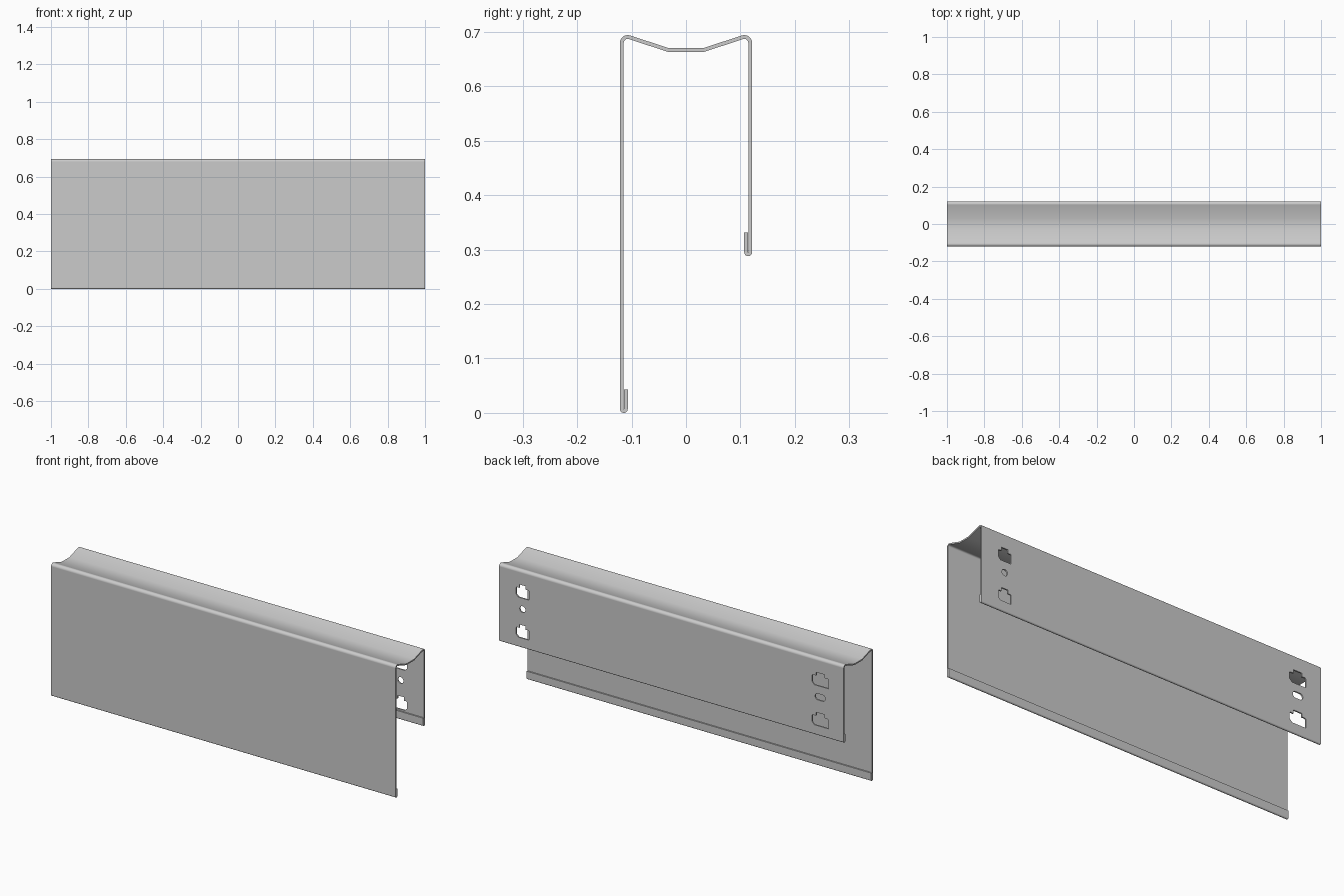
import bpy, bmesh
from math import cos, sin, radians
from mathutils import Vector

if "Cube" in bpy.data.objects:
    bpy.data.objects.remove(bpy.data.objects["Cube"])

T = 0.007      # sheet thickness
WALL = 0.118   # wall centreline distance from y = 0


def arc(cy, cz, r, a0, a1, n):
    return [Vector((cy + r * cos(radians(a0 + (a1 - a0) * i / n)),
                    cz + r * sin(radians(a0 + (a1 - a0) * i / n)))) for i in range(n + 1)]


def half_profile(bottom):
    """Centreline of one side (left), from hem tip up to the top valley."""
    r = 0.00375
    hem = [Vector((-WALL + 2 * r, bottom + 0.043))]
    hem += arc(-WALL + r, bottom + r + T / 2, r, 0, -180, 10)
    crown = arc(-WALL + 0.011, 0.6795, 0.011, 180, 72, 10)
    return hem + crown + [Vector((-0.032, 0.6665))]


def thicken(path, t):
    """Mitred offset of an open path to both sides, as a closed loop."""
    left, right = [], []
    for i, p in enumerate(path):
        d0 = (p - path[i - 1]).normalized() if i else None
        d1 = (path[i + 1] - p).normalized() if i < len(path) - 1 else d0
        d0 = d0 or d1
        n0, n1 = Vector((-d0.y, d0.x)), Vector((-d1.y, d1.x))
        off = (n0 + n1) * (t / 2 / (1 + n0.dot(n1)))
        left.append(p + off)
        right.append(p - off)
    return left + right[::-1]


def add_prism(bm, points, depth):
    """Extrude a closed loop of 3D points by the depth vector."""
    face = bm.faces.new([bm.verts.new(p) for p in points])
    res = bmesh.ops.extrude_face_region(bm, geom=[face])
    bmesh.ops.translate(bm, vec=depth, verts=[g for g in res["geom"] if isinstance(g, bmesh.types.BMVert)])


def make_object(name, bm):
    bmesh.ops.recalc_face_normals(bm, faces=bm.faces)
    mesh = bpy.data.meshes.new(name)
    bm.to_mesh(mesh)
    bm.free()
    ob = bpy.data.objects.new(name, mesh)
    bpy.context.collection.objects.link(ob)
    return ob


# Folded sheet: long front wall, valley top, short back wall, hemmed edges
front = half_profile(0.0)
back = [Vector((-p.x, p.y)) for p in reversed(half_profile(0.288))]
bm = bmesh.new()
add_prism(bm, [(-1, p.x, p.y) for p in thicken(front + back, T)], (2, 0, 0))
panel = make_object("folded_panel", bm)

# Mounting holes: two stepped slots and a peg hole per end, wider at the left
bm = bmesh.new()
for cx, extra in ((0.8635, 0.0), (-0.8635, 0.0095)):
    w, tab, ch = 0.038 + extra, 0.0185 + extra * 0.6, 0.014
    slot = [(-w, 0), (w - ch, 0), (w, ch), (w, 0.046), (w - 0.004, 0.05), (tab, 0.05),
            (tab, 0.068), (-tab, 0.068), (-tab, 0.05), (-w + 0.004, 0.05), (-w, 0.046)]
    for z in (0.339, 0.549):
        add_prism(bm, [(cx + x, 0.09, z + h) for x, h in slot], (0, 0.06, 0))
    r, s = 0.0165, extra * 1.4
    peg = arc(cx + s, 0.491, r, -90, 90, 12) + arc(cx - s, 0.491, r, 90, 270, 12)
    if not extra:
        peg = arc(cx, 0.491, r, 0, 345, 23)
    add_prism(bm, [(p.x, 0.09, p.y) for p in peg], (0, 0.06, 0))
cutter = make_object("hole_cutter", bm)
cutter.hide_render = True

# Cut the holes, then drop the cutter
bpy.context.view_layer.objects.active = panel
panel.select_set(True)
cut = panel.modifiers.new("holes", "BOOLEAN")
cut.object, cut.operation, cut.solver = cutter, "DIFFERENCE", "EXACT"
bpy.ops.object.modifier_apply(modifier=cut.name)
bpy.data.objects.remove(cutter)

# Smooth bends, flat walls
bpy.ops.object.select_all(action="DESELECT")
panel.select_set(True)
bpy.ops.object.shade_smooth_by_angle(angle=radians(25))
panel.modifiers.new("flat_walls", "WEIGHTED_NORMAL").keep_sharp = True
